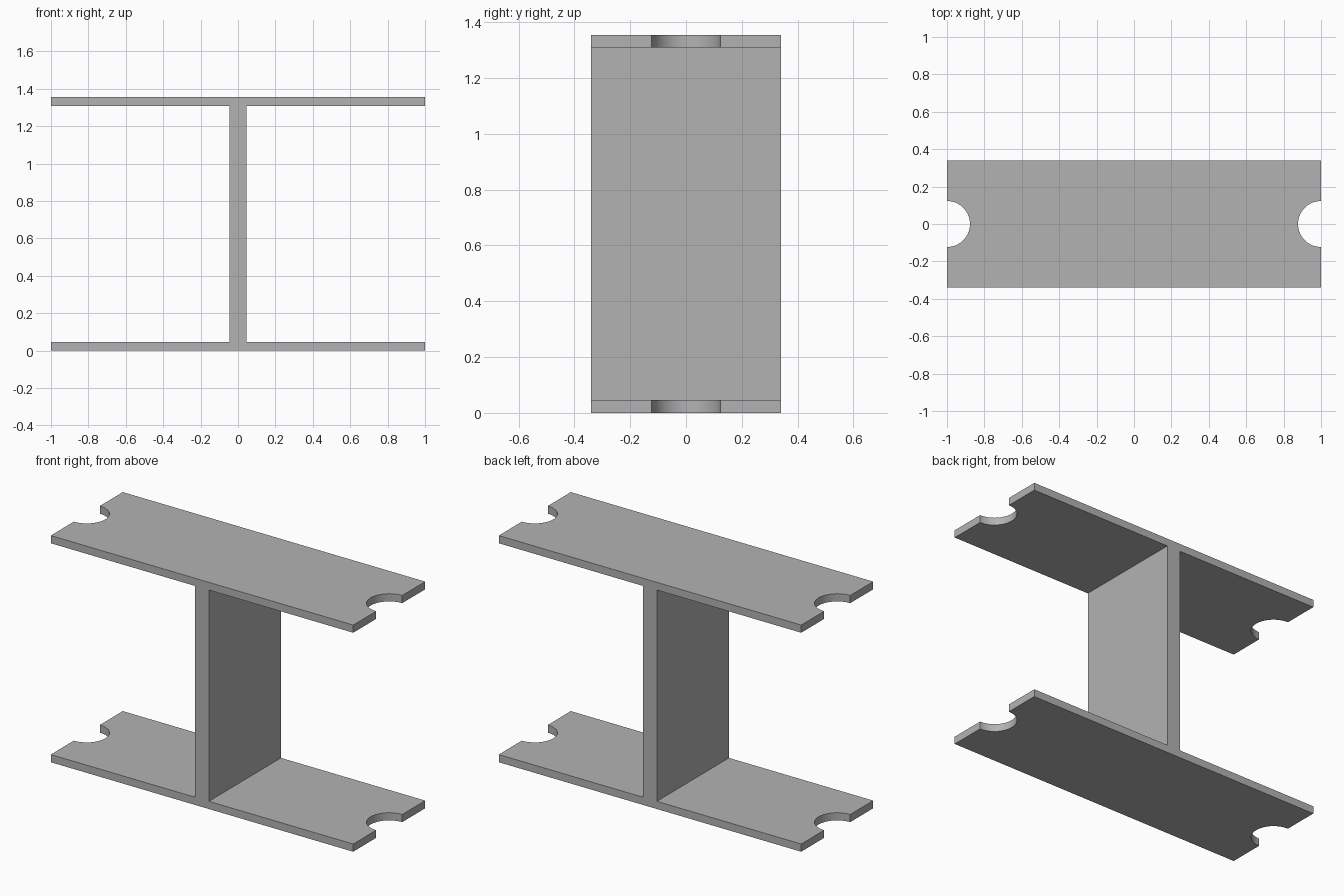
import bpy
import bmesh

default = bpy.data.objects.get("Cube")
if default:
    bpy.data.objects.remove(default, do_unlink=True)

HALF_LENGTH, HALF_DEPTH, HEIGHT = 1.0, 0.34, 1.355
PLATE, HALF_WEB, NOTCH = 0.046, 0.046, 0.123

# Plain grey steel
steel = bpy.data.materials.new("grey steel")
steel.use_nodes = True
steel.diffuse_color = (0.45, 0.45, 0.45, 1)
steel.node_tree.nodes["Principled BSDF"].inputs["Base Color"].default_value = steel.diffuse_color

# Beam: I-shaped outline in XZ, extruded along Y
right = [(HALF_LENGTH, 0), (HALF_LENGTH, PLATE), (HALF_WEB, PLATE),
         (HALF_WEB, HEIGHT - PLATE), (HALF_LENGTH, HEIGHT - PLATE), (HALF_LENGTH, HEIGHT)]
outline = right + [(-x, z) for x, z in reversed(right)]

bm = bmesh.new()
face = bm.faces.new([bm.verts.new((x, -HALF_DEPTH, z)) for x, z in outline])
extruded = bmesh.ops.extrude_face_region(bm, geom=[face])
new_verts = [g for g in extruded["geom"] if isinstance(g, bmesh.types.BMVert)]
bmesh.ops.translate(bm, verts=new_verts, vec=(0, 2 * HALF_DEPTH, 0))
bmesh.ops.recalc_face_normals(bm, faces=bm.faces)
mesh = bpy.data.meshes.new("i_beam")
bm.to_mesh(mesh)
bm.free()
mesh.materials.append(steel)
beam = bpy.data.objects.new("i_beam", mesh)
bpy.context.collection.objects.link(beam)

# Half-round notches at both ends, cut through both flanges
for side in (-1, 1):
    bpy.ops.mesh.primitive_cylinder_add(vertices=64, radius=NOTCH, depth=HEIGHT * 2,
                                        location=(side * HALF_LENGTH, 0, HEIGHT / 2))
    cutter = bpy.context.object
    cutter.name = "notch_cutter"
    cutter.hide_render = True
    cutter.data.materials.append(steel)
    cut = beam.modifiers.new("notch", 'BOOLEAN')
    cut.operation = 'DIFFERENCE'
    cut.solver = 'EXACT'
    cut.object = cutter
    bpy.context.view_layer.objects.active = beam
    bpy.ops.object.modifier_apply(modifier=cut.name)
    bpy.data.objects.remove(cutter, do_unlink=True)

# Smooth notch walls, crisp edges elsewhere
bpy.ops.object.select_all(action='DESELECT')
beam.select_set(True)
bpy.context.view_layer.objects.active = beam
bpy.ops.object.shade_smooth_by_angle(angle=0.5)
